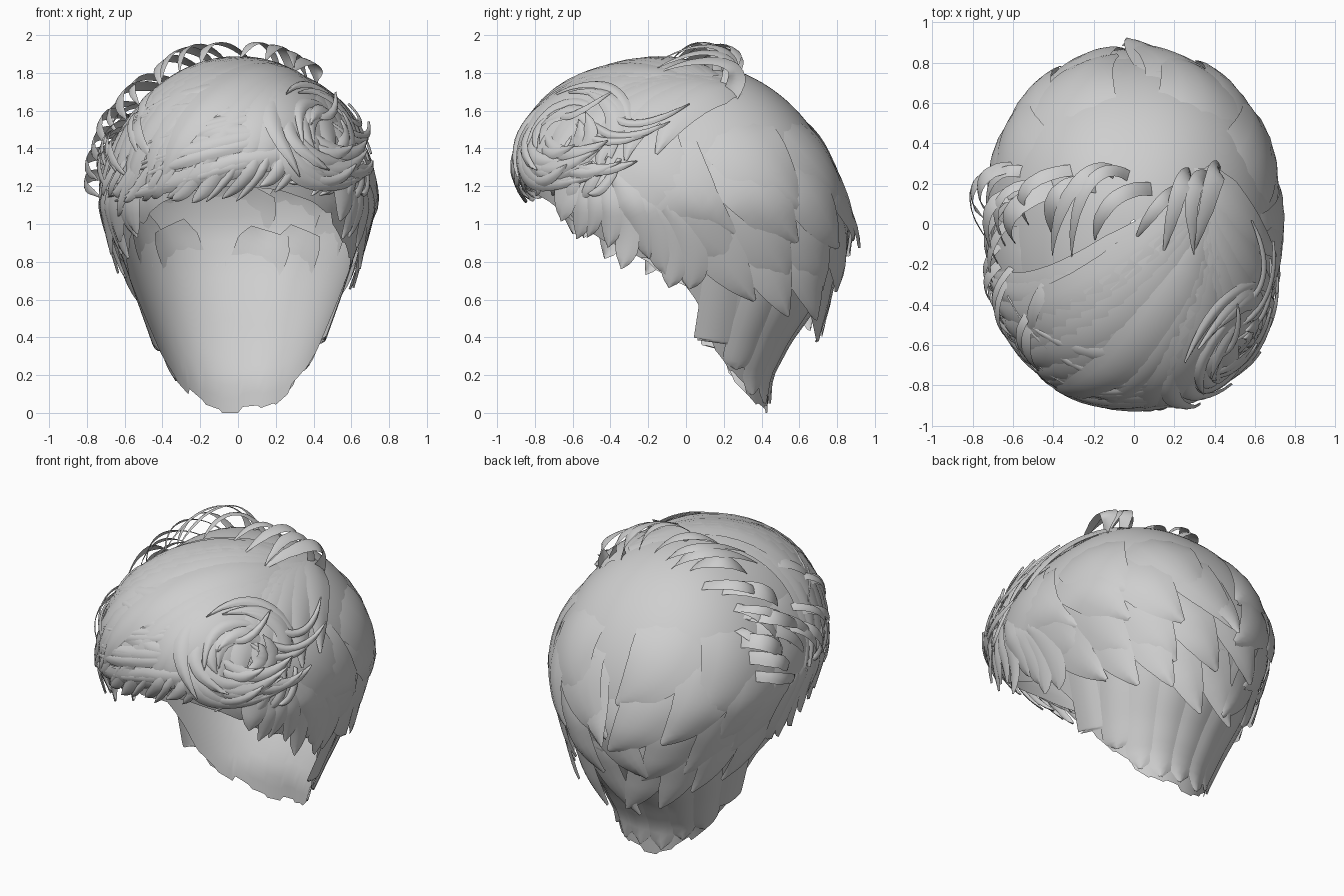
import bpy, bmesh, math, random
from mathutils import Vector
from mathutils.bvhtree import BVHTree

random.seed(7)
rnd = random.uniform
if "Cube" in bpy.data.objects:
    bpy.data.objects.remove(bpy.data.objects["Cube"])

hair = bpy.data.materials.new("light_grey_hair")
hair.use_nodes = True
tone = (0.62, 0.62, 0.62, 1)
hair.diffuse_color = tone
hair.node_tree.nodes["Principled BSDF"].inputs["Base Color"].default_value = tone
TOP = 1.86


def ramp(values, t):
    """Linear lookup in evenly spaced values."""
    t = min(max(t, 0), 1) * (len(values) - 1)
    i = min(int(t), len(values) - 2)
    return values[i] + (values[i + 1] - values[i]) * (t - i)


def extent(z, zc, low):
    """Elliptical dome above zc, tapering skirt below it."""
    if z > zc:
        return low[-1] * math.sqrt(max(0, 1 - ((z - zc) / (TOP - zc)) ** 2))
    return ramp(low, z / zc)


def full(v):
    """Round an ellipse out slightly towards a box."""
    return math.copysign(abs(v) ** .88, v)


def skin(a, z):
    """Head surface point; a is the turn from the front towards +x, in degrees."""
    s, c = math.sin(math.radians(a)), math.cos(math.radians(a))
    w = extent(z, 1.1, (.33, .39, .47, .555, .635, .715))
    if c > 0:
        d = extent(z, 1.3, (.1, .3, .5, .65, .8, .88))
    else:
        d = extent(z, .95, (.43, .44, .54, .68, .79, .84))
    return Vector((w * full(s), -d * full(c), z))


def grid(bm, rows, closed=False):
    vs = [[bm.verts.new(p) for p in r] for r in rows]
    for r, q in zip(vs, vs[1:]):
        for i in range(len(r) if closed else len(r) - 1):
            j = (i + 1) % len(r)
            bm.faces.new((r[i], q[i], q[j], r[j]))


def shell(bm, edge, cols, rows):
    """Dome from the crown down to a height given by edge(a)."""
    def ring(t):
        out = []
        for i in range(cols):
            a = 360 * i / cols
            out.append(skin(a, TOP - (TOP - edge(a)) * (1 - math.cos(t * math.pi / 2))))
        return out
    grid(bm, [ring(max(k / rows, .01)) for k in range(rows + 1)], True)


def finish(name, bm):
    me = bpy.data.meshes.new(name)
    bm.to_mesh(me)
    bm.free()
    me.materials.append(hair)
    ob = bpy.data.objects.new(name, me)
    bpy.context.collection.objects.link(ob)
    me.shade_smooth()


# Guide surface that the locks are laid on
guide_bm = bmesh.new()
shell(guide_bm, lambda a: 0, 96, 60)
guide_bm.normal_update()
guide = BVHTree.FromBMesh(guide_bm)
guide_bm.free()


def snap(p):
    q, n, _, _ = guide.find_nearest(p)
    if n.dot(q - Vector((0, 0, .9))) < 0:
        n = -n
    return q, n


def quad(p, t):
    """Curve through three values."""
    return p[0] * (1 - t) * (1 - 2 * t) + p[1] * 4 * t * (1 - t) + p[2] * t * (2 * t - 1)


def lock(bm, pts, width, lift, sharp=3, root=.5, bulge=.012, steps=16):
    """Tapered ribbon through three points, laid over the head at given lifts."""
    pts = [Vector(p) for p in pts]
    rows = []
    for k in range(steps + 1):
        t = k / steps
        q, n = snap(quad(pts, t))
        tangent = quad(pts, t + .02) - quad(pts, t - .02)
        side = tangent.cross(n).normalized()
        w = width * (1 - t ** sharp * .93) * min(1, root + 2 * t)
        row = []
        for u in (-1, -.5, 0, .5, 1):
            p, m = snap(q + side * w * u)
            row.append(p + m * (quad(lift, t) + bulge * (1 - u * u)))
        rows.append(row)
    grid(bm, rows)


# Scalp cap with a stepped nape and open face
def hairline(a):
    b = a if a <= 180 else 360 - a
    z = ramp((1.2, 1.18, 1.12, 1.02, .9, .8, .69, .33, .2, .12, .05, .02, .01), b / 180)
    return max(0, z + .02 * ((a // 15) % 3 - 1) * (b > 40))


bm = bmesh.new()
shell(bm, hairline, 120, 40)
finish("scalp_cap", bm)

# Nape locks: broad square-ended locks hanging down the neck
bm = bmesh.new()
for a in range(102, 262, 19):
    z = hairline(a) + .02
    lock(bm, (skin(a, .8), skin(a, .45), skin(a, z)), .1, (.0, .008, .006), 14, 1)
finish("nape_locks", bm)

# Back petals: large overlapping tiers whose tips sweep towards the back
bm = bmesh.new()
for tip, rise, reach, start, step, width, flare in (
        (.45, .18, .5, 104, 19, .16, .13), (.66, .1, .5, 96, 23, .19, .06),
        (.88, .03, .55, 92, 26, .22, .05), (1.1, 0, .5, 84, 38, .24, .015)):
    a = start
    while a < 360 - start + 5:
        z = tip + rise * abs(a - 180) / 80 + rnd(-.04, .05)
        drift = 13 if a < 190 else -13
        out = flare * max(.2, -math.cos(math.radians(a)))
        lock(bm, (skin(a - drift, z + reach), skin(a - drift / 3, z + reach * .5),
                  skin(a + drift, z)), width, (-.025, .018, out), 2.6, .7)
        a += step
# Flicked tip at the middle of the back
lock(bm, (skin(170, 1.35), skin(176, 1.12), skin(182, .9)), .12, (.0, .02, .09))
finish("back_petals", bm)

# Swept fringe: broad locks from the parting across the brow
bm = bmesh.new()
for i in range(15):
    f = i / 14
    end = skin(-82 + 97 * f + rnd(-4, 4), 1.1 + .16 * f + rnd(-.03, .06))
    mid = Vector((-.36 + .62 * f, -.3 - .42 * f, 1.68 - .1 * f))
    root = (.42 - .12 * (1 - f), .14 - .2 * f, 1.75)
    lock(bm, (root, mid, end), rnd(.09, .15), (.0, rnd(.02, .05), rnd(.015, .04)), 3)
# Long arched strands sweeping across the brow
for i in range(14):
    z = 1.19 + .034 * i
    lock(bm, (skin(40 + rnd(-10, 10), z + .18), skin(rnd(-10, 6), z + .08),
              skin(-42 - rnd(0, 34), z - rnd(.04, .1))), rnd(.03, .07),
         (.02, .04, rnd(.02, .045)), 4)
finish("swept_fringe", bm)

# Side sweep: locks from the parting down to the temple
bm = bmesh.new()
for i in range(7):
    a = 22 + 10 * i
    lock(bm, (skin(125, 1.72), skin(a + 10, 1.62), skin(a, 1.25 + rnd(0, .12))),
         .11, (.0, .03, .035))
finish("temple_sweep", bm)

# Rosette: curved strands circling at the temple
bm = bmesh.new()
for i in range(20):
    r, a0, span = rnd(.1, .34), rnd(0, 360), rnd(100, 160)
    pts = []
    for k in range(3):
        b = math.radians(a0 + span * k / 2)
        pts.append(skin(44 + 98 * r * math.cos(b), 1.46 + r * .8 * math.sin(b)))
    lock(bm, pts, rnd(.025, .05), (.02, .055, rnd(.03, .09)), 4)
for i in range(9):
    a, z = 36 + 5 * i, rnd(1.28, 1.65)
    lock(bm, (skin(a - 18, z + .04), skin(a - 2, z - .07), skin(a + 15, z + rnd(-.06, .03))),
         rnd(.02, .035), (.03, .06, rnd(.04, .09)), 6)
finish("temple_rosette", bm)

# Crown curls: loose looped ribbons along the parting
bm = bmesh.new()
for i in range(15):
    th = .6 - 2.0 * i / 14 + rnd(-.04, .04)
    x, z = .71 * math.sin(th), 1.1 + .76 * math.cos(th)
    y = .2 + rnd(-.07, .09)
    lock(bm, ((x + .08, y, z), (x - rnd(.03, .12), y - rnd(.06, .12), z - .02),
              (x - rnd(.1, .26), y - rnd(.22, .42), z - .1)),
         rnd(.025, .05), (.0, rnd(.11, .14), rnd(.0, .04)), 5, 1, .004)
# Loose curls down the far side
for i in range(12):
    a, z = -104 + 5 * i, rnd(1.28, 1.6)
    lock(bm, (skin(a - rnd(6, 12), z + .13), skin(a, z + .03),
              skin(a + rnd(8, 14), z - rnd(.1, .14))),
         rnd(.02, .035), (.0, rnd(.05, .09), .02), 5, 1, .004)
finish("crown_curls", bm)

# Fringe tips: short hooks under the brow
bm = bmesh.new()
for i in range(22):
    a = -68 + 6.2 * i + rnd(-2, 2)
    z = 1.2 + .09 * max(0, 1 - abs(a - 15) / 40)
    lock(bm, (skin(a + 8, z + .14), skin(a + 2, z), skin(a - 5, z - rnd(.03, .15))),
         rnd(.02, .04), (.02, .045, rnd(-.02, .05)), 6)
finish("fringe_tips", bm)

# Sideburns: ragged chunky locks in front of both ears
bm = bmesh.new()
for side, flare in ((-1, .06), (1, .1)):
    for i in range(9):
        a = 44 + 5.5 * i
        z = 1.02 - .04 * i + rnd(-.06, .05)
        lock(bm, (skin(side * (a - 4), z + .42), skin(side * (a + 3), z + .2),
                  skin(side * (a + rnd(-4, 6)), z)), rnd(.05, .085),
             (.01, .03, rnd(.01, flare)), 8)
finish("sideburns", bm)
